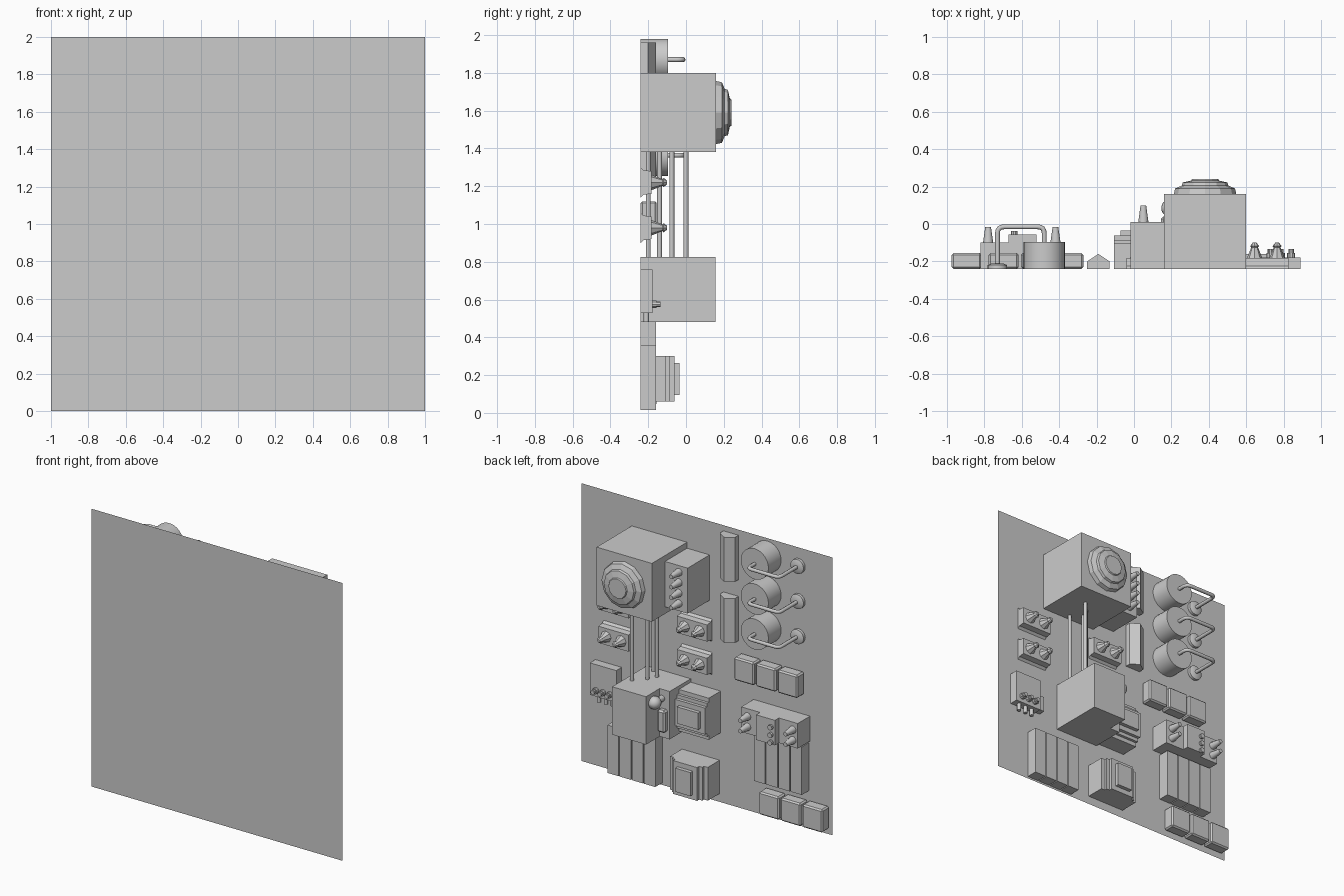
import bpy, bmesh, math
from mathutils import Matrix, Vector

old = bpy.data.objects.get("Cube")
if old:
    bpy.data.objects.remove(old, do_unlink=True)

GREY = (0.6, 0.6, 0.6, 1)
grey = bpy.data.materials.new("plain_grey")
grey.use_nodes = True
grey.diffuse_color = GREY
grey.node_tree.nodes["Principled BSDF"].inputs["Base Color"].default_value = GREY

BACK = -0.24  # depth of the board; parts grow from it toward +y


def finish(name, bm, smooth=False):
    bmesh.ops.recalc_face_normals(bm, faces=bm.faces)
    mesh = bpy.data.meshes.new(name)
    bm.to_mesh(mesh)
    bm.free()
    mesh.materials.append(grey)
    ob = bpy.data.objects.new(name, mesh)
    bpy.context.collection.objects.link(ob)
    if smooth:
        bpy.ops.object.select_all(action='DESELECT')
        ob.select_set(True)
        bpy.context.view_layer.objects.active = ob
        bpy.ops.object.shade_smooth_by_angle(angle=math.radians(35))
    return ob


def box(name, x0, x1, z0, z1, front, back=BACK, bevel=0):
    bm = bmesh.new()
    size = Matrix.Diagonal((x1 - x0, front - back, z1 - z0, 1))
    mid = Matrix.Translation(((x0 + x1) / 2, (front + back) / 2, (z0 + z1) / 2))
    bmesh.ops.create_cube(bm, size=1, matrix=mid @ size)
    ob = finish(name, bm)
    if bevel:
        mod = ob.modifiers.new("edge", 'BEVEL')
        mod.width = bevel
        mod.segments = 1
    return ob


def turned(name, x, z, rings, sides=20, smooth=True):
    """Stack of (radius, y) rings around an axis along y."""
    bm = bmesh.new()
    loops = []
    for r, y in rings:
        loops.append([bm.verts.new((x + r * math.cos(a), y, z + r * math.sin(a)))
                      for a in (math.tau * i / sides for i in range(sides))])
    for a, b in zip(loops, loops[1:]):
        for i in range(sides):
            j = (i + 1) % sides
            bm.faces.new((a[i], a[j], b[j], b[i]))
    bm.faces.new(loops[0])
    bm.faces.new(loops[-1])
    return finish(name, bm, smooth)


def prism(name, outline, axis, lo, hi):
    """Outline of (side, y) points extruded along x or z."""
    def place(s, y, t):
        return (t, y, s) if axis == 'x' else (s, y, t)
    bm = bmesh.new()
    face = bm.faces.new([bm.verts.new(place(s, y, lo)) for s, y in outline])
    made = bmesh.ops.extrude_face_region(bm, geom=[face])["geom"]
    step = Vector(place(0, 0, hi - lo))
    bmesh.ops.translate(bm, vec=step, verts=[v for v in made if isinstance(v, bmesh.types.BMVert)])
    return finish(name, bm)


def rod(name, x, y, z0, z1, r):
    bm = bmesh.new()
    bmesh.ops.create_cone(bm, cap_ends=True, segments=12, radius1=r, radius2=r, depth=z1 - z0,
                          matrix=Matrix.Translation((x, y, (z0 + z1) / 2)))
    return finish(name, bm, True)


def pipe(name, points, r, bend=0.035):
    """Tube through points with rounded corners."""
    pts = [Vector(p) for p in points]
    path = [pts[0]]
    for a, b, c in zip(pts, pts[1:], pts[2:]):
        s, e = b + (a - b).normalized() * bend, b + (c - b).normalized() * bend
        path += [s.lerp(b, t).lerp(b.lerp(e, t), t) for t in (0, 0.25, 0.5, 0.75, 1)]
    path.append(pts[-1])
    curve = bpy.data.curves.new(name, 'CURVE')
    curve.dimensions = '3D'
    curve.bevel_depth = r
    curve.bevel_resolution = 2
    line = curve.splines.new('POLY')
    line.points.add(len(path) - 1)
    for p, co in zip(line.points, path):
        p.co = (*co, 1)
    curve.materials.append(grey)
    ob = bpy.data.objects.new(name, curve)
    bpy.context.collection.objects.link(ob)


# Board: a single thin sheet
bm = bmesh.new()
bm.faces.new([bm.verts.new((x, BACK, z)) for x, z in ((-1, 0), (1, 0), (1, 2), (-1, 2))])
finish("board", bm)

# Upper housing with faceted dome, and its side housing with four plugs
box("upper_housing", 0.16, 0.6, 1.38, 1.8, 0.16)
turned("dome", 0.38, 1.59, [(0.168, 0.155), (0.16, 0.19), (0.125, 0.205), (0.12, 0.222),
                            (0.075, 0.232), (0.07, 0.24)], 12, False)
box("side_housing", -0.02, 0.16, 1.43, 1.757, 0.01)
for i in range(4):
    turned("side_plug", 0.05, 1.71 - 0.075 * i, [(0.028, 0.005), (0.015, 0.1)], 12)

# Drums, each piped to a round foot
for i in range(3):
    z = 1.87 - 0.253 * i
    turned("drum", -0.48, z, [(0.11, BACK), (0.11, -0.095)], 32)
    turned("pipe_foot", -0.73, z, [(0.052, BACK), (0.052, -0.22), (0.03, -0.21)])
    pipe("drum_pipe", [(-0.73, -0.22, z), (-0.73, -0.015, z), (-0.48, -0.015, z), (-0.48, -0.1, z)], 0.013)

# Ridged upright bars
for z in (1.2, 1.64):
    prism("ridged_bar", [(-0.25, BACK), (-0.25, -0.2), (-0.19, -0.16), (-0.13, -0.2), (-0.13, BACK)],
          'z', z, z + 0.32)

# Rows of three blocks
for left, z in ((-0.777, 0.955), (-0.975, 0.04)):
    for i in range(3):
        x = left + 0.173 * i
        box("row_block", x, x + 0.16, z, z + 0.165, -0.155, bevel=0.01)

# Banks of four upright cells
for left, z in ((0.357, 0.015), (-0.81, 0.27)):
    for i in range(4):
        x = left + 0.097 * i
        box("cell", x, x + 0.09, z, z + 0.345, -0.16)

# Header over the second bank, with raised centre, plugs and studs
box("header", -0.82, -0.37, 0.63, 0.81, -0.1)
box("header_centre", -0.67, -0.52, 0.63, 0.81, -0.055)
for z in (0.755, 0.68):
    for x in (-0.78, -0.42):
        turned("header_plug", x, z, [(0.028, -0.105), (0.015, -0.015)], 12)
for i in range(3):
    turned("header_stud", -0.64, 0.755 - 0.055 * i, [(0.018, -0.06), (0.018, -0.037)], 10)

# Lower housing, its side wing, knob and tab
box("lower_housing", 0.21, 0.48, 0.48, 0.825, 0.155)
box("lower_wing", 0.13, 0.215, 0.48, 0.825, 0)
turned("knob_stem", 0.19, 0.76, [(0.022, -0.01), (0.022, 0.07)], 12)
turned("knob", 0.19, 0.76, [(0.045 * math.sin(a), 0.085 - 0.045 * math.cos(a))
                            for a in (0.1 + 0.42 * i for i in range(8))], 16)
box("wing_tab", 0.145, 0.205, 0.53, 0.69, 0.04, -0.01, bevel=0.012)

# Rods joining the two housings
for x, y in ((0.43, 0), (0.36, -0.075), (0.33, -0.14), (0.4, -0.2)):
    rod("joining_rod", x, y, 0.8, 1.4, 0.013)


def stepped(cx, cz, turn):
    """Layered block whose layers narrow along one axis toward the front."""
    for half_a, half_b, front in ((0.15, 0.12, -0.105), (0.12, 0.12, -0.085),
                                  (0.095, 0.12, -0.062), (0.06, 0.085, -0.035)):
        hx, hz = (half_b, half_a) if turn else (half_a, half_b)
        box("stepped_block_layer", cx - hx, cx + hx, cz - hz, cz + hz, front)


stepped(0.05, 0.18, False)
stepped(0.012, 0.65, True)

# Twin-socket trays with flared lips
for x in (0.08, 0.705):
    for z in (1.22, 0.98):
        outline = [(-0.08, BACK), (-0.065, -0.225), (-0.06, -0.182), (0.06, -0.182),
                   (0.065, -0.225), (0.08, BACK)]
        prism("socket_tray", [(z + s, y) for s, y in outline], 'x', x - 0.12, x + 0.12)
        for dx in (-0.06, 0.06):
            turned("socket_cone", x + dx, z, [(0.042, -0.185), (0.018, -0.125), (0.024, -0.118),
                                              (0.01, -0.1)], 8, False)

# Small control box with flap, nubs and prongs
box("control_box", 0.68, 0.89, 0.53, 0.76, -0.178)
box("control_flap", 0.635, 0.685, 0.54, 0.65, -0.19)
for x in (0.84, 0.785, 0.73):
    turned("control_nub", x, 0.575, [(0.022, -0.18), (0.022, -0.155), (0.015, -0.155), (0.015, -0.135)], 10)
    rod("control_prong", x, -0.21, 0.48, 0.54, 0.014)
